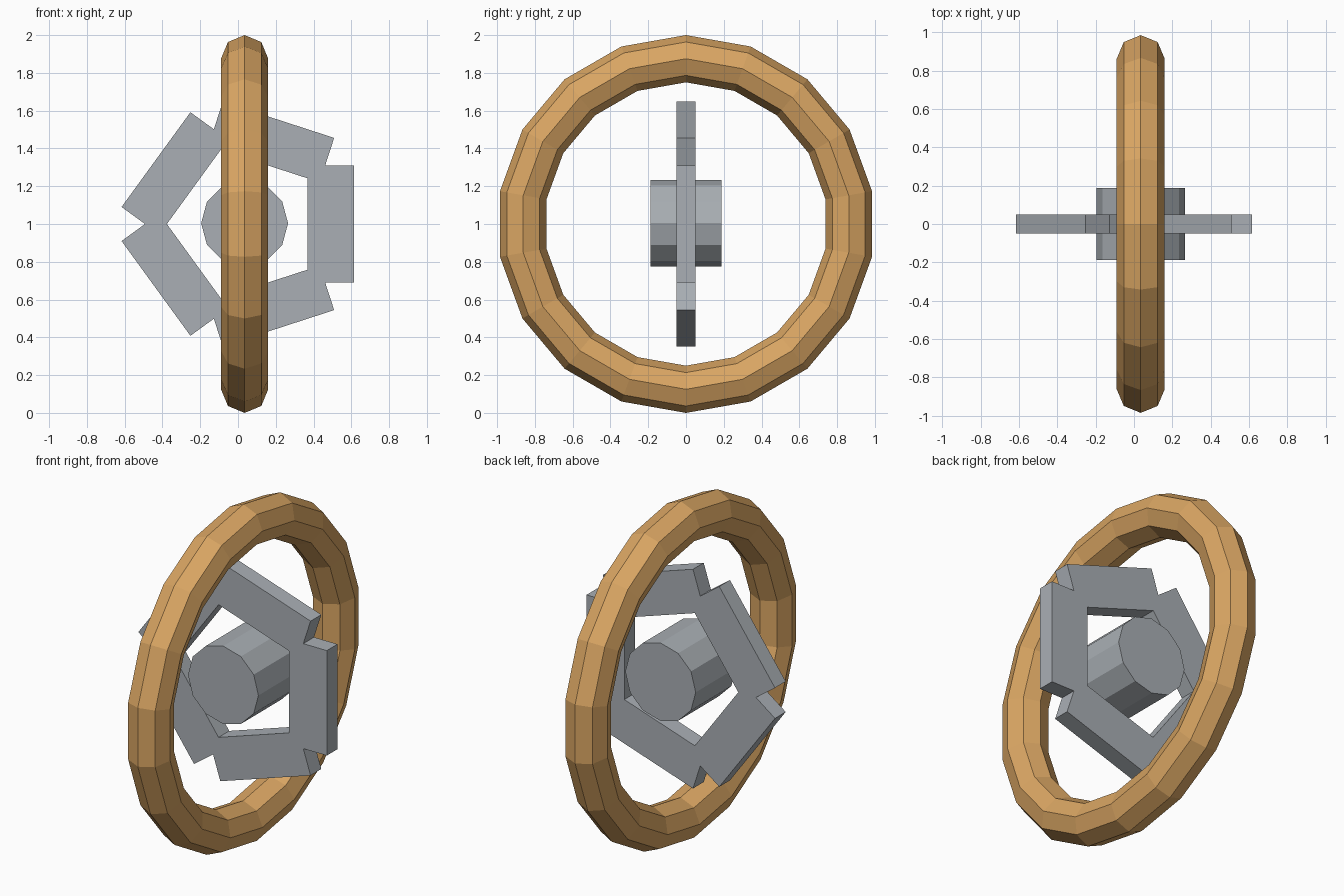
import bpy, bmesh, math
from mathutils import Matrix, Vector

cube = bpy.data.objects.get("Cube")
if cube:
    bpy.data.objects.remove(cube, do_unlink=True)


def material(name, rgb):
    mat = bpy.data.materials.new(name)
    mat.use_nodes = True
    mat.diffuse_color = (*rgb, 1)
    mat.node_tree.nodes["Principled BSDF"].inputs["Base Color"].default_value = (*rgb, 1)
    return mat


wood = material("warm_wood", (0.70, 0.38, 0.125))
steel = material("grey_metal", (0.40, 0.43, 0.46))
centre = Vector((0.035, 0, 1))

# Faceted wooden ring, standing upright around the x axis
bpy.ops.mesh.primitive_torus_add(
    major_segments=18, minor_segments=8, major_radius=0.875, minor_radius=0.125,
    location=centre, rotation=(0, math.pi / 2, 0))
ring = bpy.context.object
ring.name = "outer_ring"
ring.data.materials.append(wood)

# Twelve-sided hub, with a corner pointing along x
bpy.ops.mesh.primitive_cylinder_add(
    vertices=12, radius=0.23, depth=0.376,
    location=centre + Vector((0, 0, 0.004)), rotation=(math.pi / 2, 0, 0))
hub = bpy.context.object
hub.name = "hub"
hub.data.materials.append(steel)

# Five bars joined into a pentagonal frame with notched corners
inner, outer, half_length, half_depth = 0.333, 0.58, 0.31, 0.05
slope = math.tan(math.radians(36))
half_bar = [(inner, inner * slope), (half_length / slope, half_length), (outer, half_length)]
outline = [(x, -z) for x, z in half_bar] + list(reversed(half_bar))

bm = bmesh.new()
for k in range(5):
    turn = Matrix.Rotation(-math.radians(72 * k), 3, 'Y')
    bm.faces.new([bm.verts.new(turn @ Vector((x, -half_depth, z))) for x, z in outline])
bmesh.ops.remove_doubles(bm, verts=bm.verts[:], dist=0.0005)
extruded = bmesh.ops.extrude_face_region(bm, geom=bm.faces[:], use_keep_orig=True)
back = [v for v in extruded["geom"] if isinstance(v, bmesh.types.BMVert)]
bmesh.ops.translate(bm, verts=back, vec=(0, 2 * half_depth, 0))
bmesh.ops.recalc_face_normals(bm, faces=bm.faces[:])
mesh = bpy.data.meshes.new("pentagon_frame")
bm.to_mesh(mesh)
bm.free()
mesh.materials.append(steel)
frame = bpy.data.objects.new("pentagon_frame", mesh)
frame.location = centre
bpy.context.collection.objects.link(frame)
